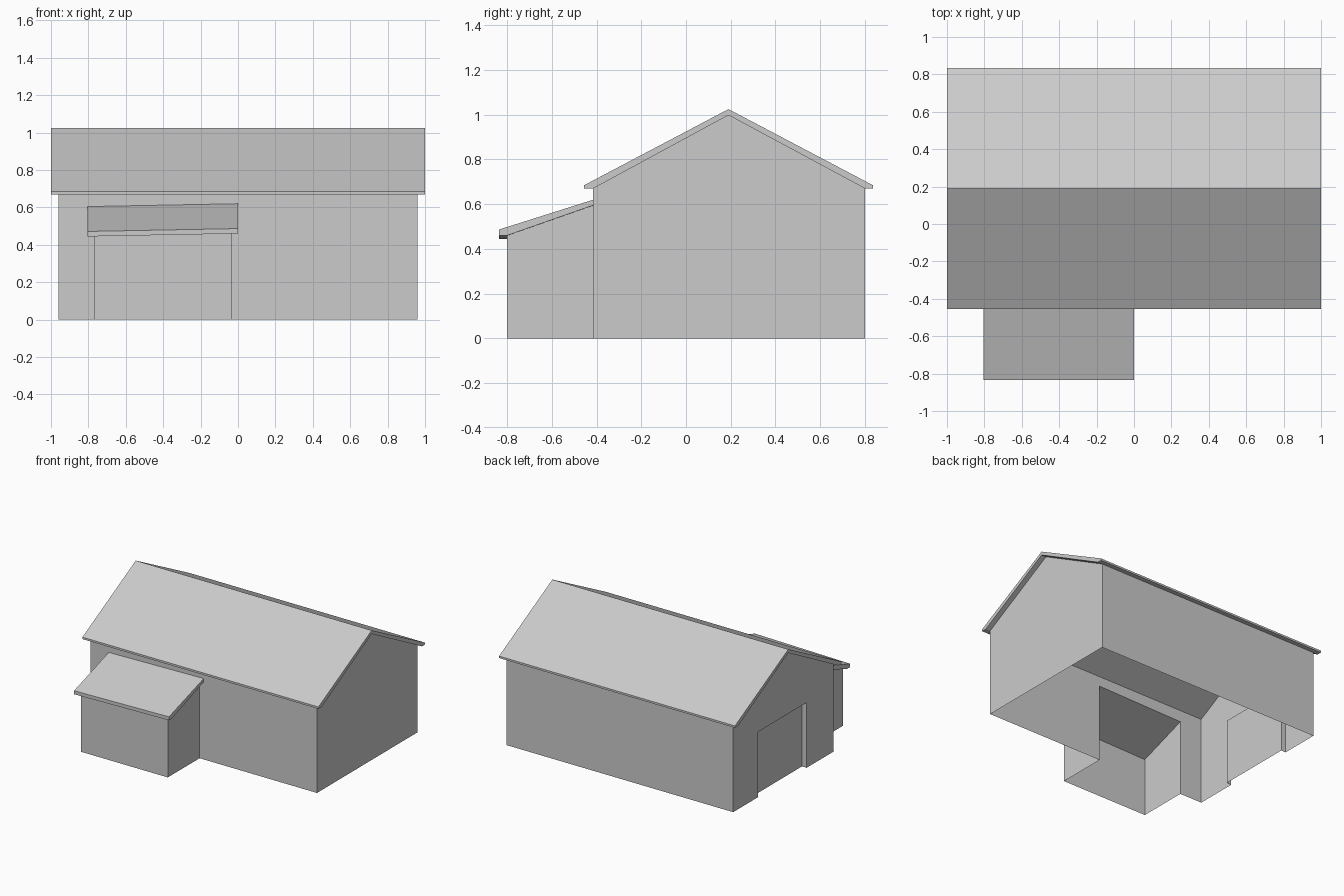
import bpy, bmesh
from mathutils import Vector

cube = bpy.data.objects.get("Cube")
if cube:
    bpy.data.objects.remove(cube, do_unlink=True)

paint = bpy.data.materials.new("plain grey")
paint.use_nodes = True
GREY = (0.6, 0.6, 0.6, 1)
paint.diffuse_color = GREY
paint.node_tree.nodes["Principled BSDF"].inputs["Base Color"].default_value = GREY

# Main dimensions
WALL_X, FRONT, BACK, RIDGE = 0.96, -0.415, 0.8, 0.19
EAVE, PEAK = 0.67, 0.998
PORCH_L, PORCH_R, PORCH_FRONT = -0.77, -0.035, -0.8
DOOR_FRONT, DOOR_BACK, DOOR_TOP, RECESS = -0.09, 0.5, 0.5, 0.04


def finish(name, bm):
    mesh = bpy.data.meshes.new(name)
    bm.to_mesh(mesh)
    bm.free()
    mesh.materials.append(paint)
    obj = bpy.data.objects.new(name, mesh)
    bpy.context.collection.objects.link(obj)
    return obj


def sheets(name, panels):
    """Thin wall panels, each given as (outward direction, outline)."""
    bm = bmesh.new()
    for outward, outline in panels:
        face = bm.faces.new([bm.verts.new(p) for p in outline])
        face.normal_update()
        if face.normal.dot(Vector(outward)) < 0:
            face.normal_flip()
    bmesh.ops.remove_doubles(bm, verts=bm.verts, dist=0.0005)
    return finish(name, bm)


def roof(name, profile, x0, x1, tilt=0):
    """Extrude a (y, z) profile along x, sinking by tilt per unit towards -x."""
    bm = bmesh.new()
    ends = [[bm.verts.new((x, y, z + tilt * (x - x1))) for y, z in profile]
            for x in (x0, x1)]
    for end in ends:
        bm.faces.new(end)
    n = len(profile)
    for i in range(n):
        j = (i + 1) % n
        bm.faces.new((ends[0][i], ends[0][j], ends[1][j], ends[1][i]))
    bmesh.ops.recalc_face_normals(bm, faces=bm.faces)
    return finish(name, bm)


# Lean-to roof underside height at (x, y)
TILT = 0.019


def porch_top(x, y):
    return 0.595 + (y - FRONT) * 0.35 + TILT * x


# Main walls, open underneath, with a wide opening into the lean-to
sheets("main_walls", [
    ((0, 1, 0), [(-WALL_X, BACK, 0), (WALL_X, BACK, 0),
                 (WALL_X, BACK, EAVE), (-WALL_X, BACK, EAVE)]),
    ((1, 0, 0), [(WALL_X, FRONT, 0), (WALL_X, BACK, 0), (WALL_X, BACK, EAVE),
                 (WALL_X, RIDGE, PEAK), (WALL_X, FRONT, EAVE)]),
    ((-1, 0, 0), [(-WALL_X, y, z) for y, z in (
        (FRONT, 0), (DOOR_FRONT, 0), (DOOR_FRONT, DOOR_TOP),
        (DOOR_BACK, DOOR_TOP), (DOOR_BACK, 0), (BACK, 0),
        (BACK, EAVE), (RIDGE, PEAK), (FRONT, EAVE))]),
    ((0, -1, 0), [(x, FRONT, z) for x, z in (
        (-WALL_X, 0), (PORCH_L, 0), (PORCH_L, porch_top(PORCH_L, FRONT)),
        (PORCH_R, porch_top(PORCH_R, FRONT)), (PORCH_R, 0), (WALL_X, 0),
        (WALL_X, EAVE), (-WALL_X, EAVE))]),
])

# Recessed door with its side and top reveals
inner = -WALL_X + RECESS
sheets("recessed_door", [
    ((-1, 0, 0), [(inner, DOOR_FRONT, 0), (inner, DOOR_BACK, 0),
                  (inner, DOOR_BACK, DOOR_TOP), (inner, DOOR_FRONT, DOOR_TOP)]),
    ((0, 0, -1), [(-WALL_X, DOOR_FRONT, DOOR_TOP), (-WALL_X, DOOR_BACK, DOOR_TOP),
                  (inner, DOOR_BACK, DOOR_TOP), (inner, DOOR_FRONT, DOOR_TOP)]),
] + [((0, side, 0), [(-WALL_X, y, 0), (inner, y, 0),
                     (inner, y, DOOR_TOP), (-WALL_X, y, DOOR_TOP)])
     for y, side in ((DOOR_FRONT, 1), (DOOR_BACK, -1))])

# Lean-to walls, topped by the roof underside
sheets("lean_to_walls", [
    ((0, -1, 0), [(PORCH_L, PORCH_FRONT, 0), (PORCH_R, PORCH_FRONT, 0),
                  (PORCH_R, PORCH_FRONT, porch_top(PORCH_R, PORCH_FRONT)),
                  (PORCH_L, PORCH_FRONT, porch_top(PORCH_L, PORCH_FRONT))]),
] + [((side, 0, 0), [(x, PORCH_FRONT, 0), (x, FRONT, 0),
                     (x, FRONT, porch_top(x, FRONT)),
                     (x, PORCH_FRONT, porch_top(x, PORCH_FRONT))])
     for x, side in ((PORCH_L, -1), (PORCH_R, 1))])

# Gabled main roof with flat soffits
roof("main_roof", [(-0.455, EAVE), (-0.455, 0.685), (RIDGE, 1.025), (0.835, 0.685),
                   (0.835, EAVE), (BACK, EAVE), (RIDGE, PEAK), (FRONT, EAVE)], -1, 1)

# Lean-to roof, slightly out of level
low = porch_top(0, PORCH_FRONT)
roof("lean_to_roof", [(-0.835, low), (-0.835, 0.487), (FRONT, 0.62),
                      (FRONT, porch_top(0, FRONT)), (PORCH_FRONT, low)],
     -0.805, 0, TILT)
